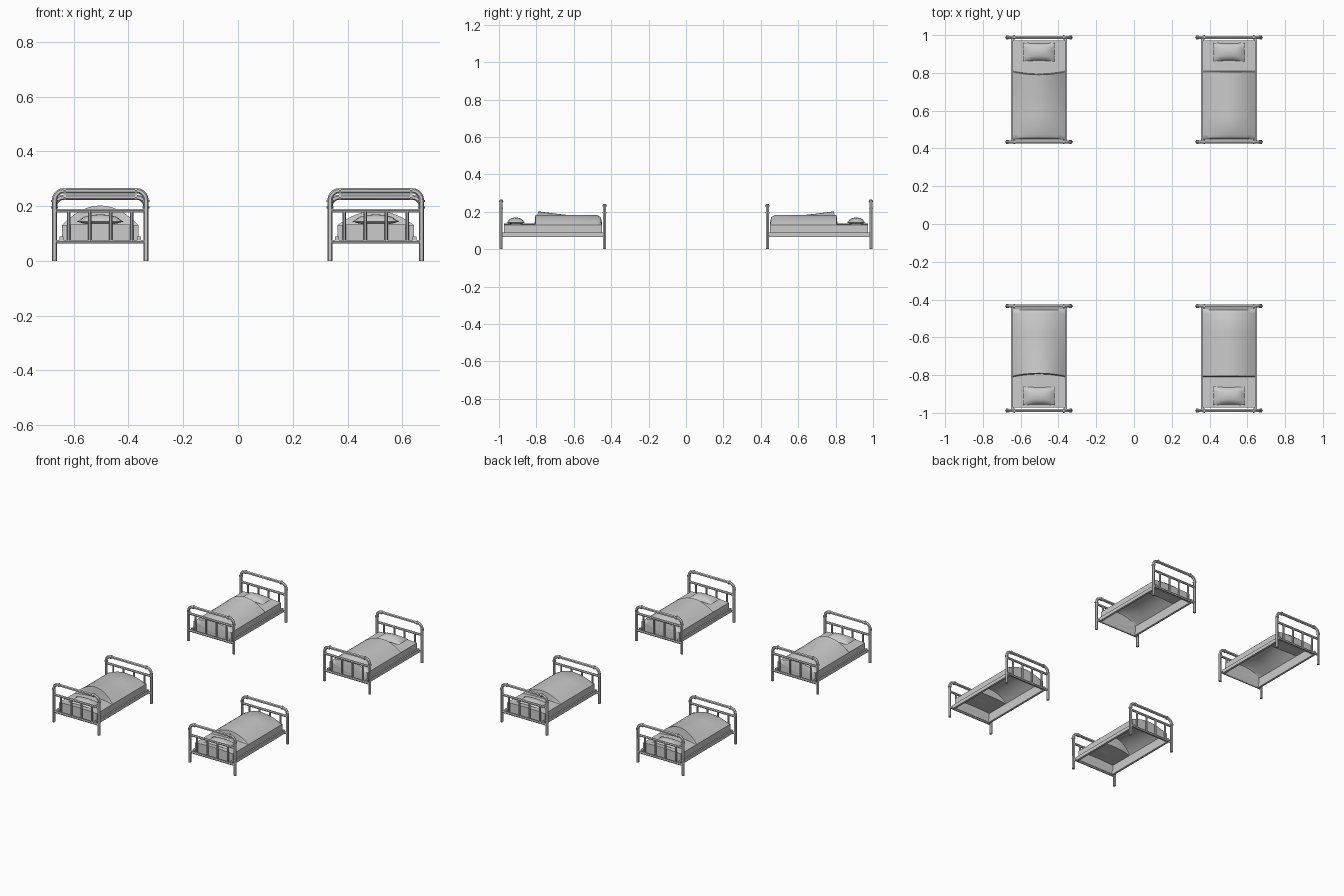
import bpy, bmesh, math
from mathutils import Vector

if "Cube" in bpy.data.objects:
    bpy.data.objects.remove(bpy.data.objects["Cube"])

HEAD_Y, FOOT_Y = 0.278, -0.275      # local bed: head towards +y
POST_X, TUBE = 0.167, 0.0095


def tube(name, paths, res=1):
    """Mesh tubes from a list of (points, radius)."""
    cu = bpy.data.curves.new(name, 'CURVE')
    cu.dimensions = '3D'
    cu.bevel_depth = 1.0
    cu.bevel_resolution = res
    cu.use_fill_caps = True
    for pts, rad in paths:
        sp = cu.splines.new('POLY')
        sp.points.add(len(pts) - 1)
        for p, co in zip(sp.points, pts):
            p.co = (*co, 1)
            p.radius = rad
    ob = bpy.data.objects.new(name, cu)
    bpy.context.collection.objects.link(ob)
    me = bpy.data.meshes.new_from_object(ob.evaluated_get(bpy.context.evaluated_depsgraph_get()))
    bpy.data.objects.remove(ob)
    return finish(me)


def finish(me):
    me.polygons.foreach_set('use_smooth', [True] * len(me.polygons))
    me.set_sharp_from_angle(angle=math.radians(40))
    return me


def from_bm(name, bm):
    bmesh.ops.recalc_face_normals(bm, faces=bm.faces)
    me = bpy.data.meshes.new(name)
    bm.to_mesh(me)
    return finish(me)


# bent tube end board with collars, two cross rails and four bars
def end_board(name, y, top):
    r = 0.034
    half = [(POST_X, 0)]
    for i in range(6):
        a = math.radians(18 * i)
        half.append((POST_X - r + r * math.cos(a), top - r + r * math.sin(a)))
    frame = [(x, y, z) for x, z in half] + [(-x, y, z) for x, z in reversed(half)]
    paths = [(frame, TUBE)]
    for s in (-1, 1):
        paths.append(([(s * POST_X, y, top - r - 0.007), (s * POST_X, y, top - r + 0.001)], 0.0122))
        paths.append(([(s * (POST_X - r + 0.001), y, top), (s * (POST_X - r - 0.007), y, top)], 0.0122))
    for z in (0.07, 0.183):
        paths.append(([(-POST_X, y, z), (POST_X, y, z)], 0.0075))
    for x in (-0.115, -0.038, 0.038, 0.115):
        paths.append(([(x, y, 0.07), (x, y, 0.183)], 0.0065))
    return tube(name, paths)


# side rails
def side_rails():
    bm = bmesh.new()
    for s in (-1, 1):
        geo = bmesh.ops.create_cube(bm, size=1)['verts']
        bmesh.ops.scale(bm, vec=(0.014, HEAD_Y - FOOT_Y, 0.024), verts=geo)
        bmesh.ops.translate(bm, vec=(s * 0.142, (HEAD_Y + FOOT_Y) / 2, 0.076), verts=geo)
    return from_bm('side_rails', bm)


# mattress and blanket as one bottomless lofted shell
def bedding(name, h_head, h_foot, bow):
    W, N = 0.14, 12
    sections = [(0.262, 0, 0), (0.262, 0.006, 0), (0.1, 0.006, bow), (0.095, h_head, bow),
                (-0.02, (h_head + h_foot) / 2, 0), (-0.14, h_foot, 0),
                (-0.235, h_foot, 0), (-0.255, h_foot * 0.75, 0), (-0.262, 0, 0)]
    bm = bmesh.new()
    rows = []
    for y, h, b in sections:
        row = [bm.verts.new((-W, y, 0.066))]
        for i in range(N + 1):
            t = -1 + 2 * i / N
            k = 1 - t * t
            row.append(bm.verts.new((W * t, y - b * k, 0.13 + h * k)))
        row.append(bm.verts.new((W, y, 0.066)))
        rows.append(row)
    for a, b in zip(rows, rows[1:]):
        for i in range(N + 2):
            bm.faces.new((a[i], a[i + 1], b[i + 1], b[i]))
    bm.faces.new(rows[0])
    bm.faces.new(rows[-1])
    bmesh.ops.remove_doubles(bm, verts=bm.verts, dist=0.00005)
    return from_bm(name, bm)


# pillow with pinched sides
def pillow():
    bm = bmesh.new()
    bmesh.ops.create_grid(bm, x_segments=8, y_segments=8, size=1)
    for v in bm.verts:
        u, w = v.co.x, v.co.y
        puff = (max(0, 1 - u * u) * max(0, 1 - w * w)) ** 0.5
        v.co = Vector((0.086 * u * (1 - 0.06 * (1 - w * w)),
                       0.2 + 0.05 * w * (1 - 0.1 * (1 - u * u)),
                       0.143 + 0.026 * puff))
    bot = bmesh.ops.duplicate(bm, geom=bm.verts[:] + bm.faces[:])['geom']
    for v in bot:
        if isinstance(v, bmesh.types.BMVert):
            v.co.z = 0.143 - (v.co.z - 0.143) * 0.4
    bmesh.ops.remove_doubles(bm, verts=bm.verts, dist=0.0001)
    return from_bm('pillow', bm)


common = {'headboard': end_board('headboard', HEAD_Y, 0.256),
          'footboard': end_board('footboard', FOOT_Y, 0.232),
          'side_rails': side_rails(), 'pillow': pillow()}
flat = bedding('flat_bedding', 0.053, 0.053, 0)
raised = bedding('raised_bedding', 0.072, 0.046, 0.015)

# four beds, heads outward
for sx, col in ((-1, 'left'), (1, 'right')):
    for sy, row in ((-1, 'front'), (1, 'back')):
        parts = dict(common, bedding=raised if sx < 0 else flat)
        for part, me in parts.items():
            ob = bpy.data.objects.new(f'{row}_{col}_{part}', me)
            ob.location = (sx * 0.503, sy * 0.71, 0)
            ob.rotation_euler.z = 0 if sy > 0 else math.pi
            bpy.context.collection.objects.link(ob)
